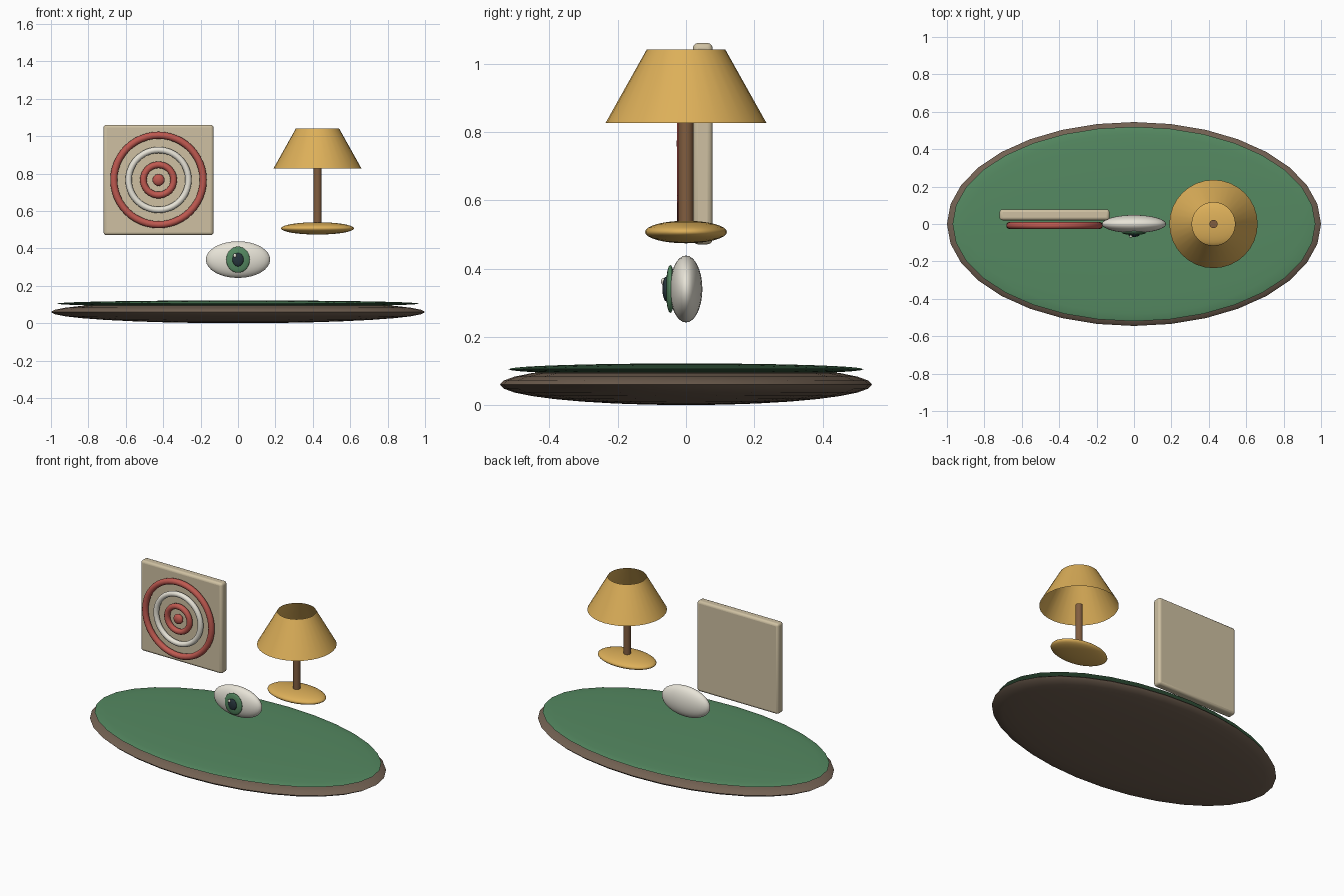
import bpy
import math

if "Cube" in bpy.data.objects:
    bpy.data.objects.remove(bpy.data.objects["Cube"])


def material(name, rgb):
    m = bpy.data.materials.new(name)
    m.diffuse_color = (*rgb, 1)
    m.use_nodes = True
    m.node_tree.nodes["Principled BSDF"].inputs["Base Color"].default_value = m.diffuse_color
    return m


BROWN = material("dark_wood", (0.17, 0.12, 0.085))
GREEN = material("green", (0.09, 0.25, 0.12))
CREAM = material("cream", (0.62, 0.53, 0.36))
WHITE = material("white", (0.80, 0.77, 0.68))
RED = material("red", (0.52, 0.10, 0.08))
GOLD = material("gold", (0.72, 0.43, 0.10))
STEM = material("stem_wood", (0.22, 0.11, 0.05))
DARK = material("pupil_dark", (0.02, 0.035, 0.045))


def finish(name, mat, angle=40):
    ob = bpy.context.object
    ob.name = name
    ob.data.materials.append(mat)
    bpy.ops.object.transform_apply(location=False, rotation=True, scale=True)
    bpy.ops.object.shade_smooth_by_angle(angle=math.radians(angle))
    return ob


def ellipsoid(name, loc, radii, mat, seg=32, rings=16):
    bpy.ops.mesh.primitive_uv_sphere_add(segments=seg, ring_count=rings, location=loc)
    bpy.context.object.scale = radii
    return finish(name, mat, 60)


# Oval ground plate with a green top
ellipsoid("base_plate", (0, 0, 0.06), (1.0, 0.545, 0.06), BROWN)
ellipsoid("green_top", (0, 0, 0.105), (0.97, 0.52, 0.017), GREEN)

# Floating eye
ellipsoid("eyeball", (0, 0, 0.34), (0.172, 0.048, 0.098), WHITE)
ellipsoid("iris", (0, -0.046, 0.34), (0.063, 0.013, 0.07), GREEN)
ellipsoid("pupil", (0, -0.058, 0.34), (0.03, 0.011, 0.036), DARK)
ellipsoid("eye_highlight", (-0.017, -0.066, 0.362), (0.009, 0.007, 0.011), WHITE, 16, 8)

# Target board with rounded edges
TX, TZ = -0.425, 0.766
bpy.ops.mesh.primitive_cube_add(size=1, location=(TX, 0.049, TZ))
board = bpy.context.object
board.scale = (0.588, 0.058, 0.59)
finish("target_board", CREAM)
bevel = board.modifiers.new("rounded", 'BEVEL')
bevel.width = 0.015
bevel.segments = 3

# Target rings and bullseye
for name, major, minor, mat in (("outer_ring", 0.239, 0.019, RED),
                                ("middle_ring", 0.160, 0.017, WHITE),
                                ("inner_ring", 0.081, 0.018, RED)):
    bpy.ops.mesh.primitive_torus_add(major_radius=major, minor_radius=minor,
                                     major_segments=48, minor_segments=12,
                                     location=(TX, -0.008, TZ),
                                     rotation=(math.pi / 2, 0, 0))
    finish(name, mat, 60)
ellipsoid("bullseye", (TX, -0.008, TZ), (0.032, 0.02, 0.032), RED)

# Lamp: foot, stem and open shade
LX = 0.425
ellipsoid("lamp_foot", (LX, 0, 0.507), (0.195, 0.12, 0.033), GOLD)
bpy.ops.mesh.primitive_cylinder_add(vertices=16, radius=0.022, depth=0.31,
                                    location=(LX, 0, 0.675))
finish("lamp_stem", STEM)
bpy.ops.mesh.primitive_cone_add(vertices=32, radius1=0.236, radius2=0.115, depth=0.216,
                                end_fill_type='NOTHING', location=(LX, 0, 0.934))
finish("lamp_shade", GOLD)
